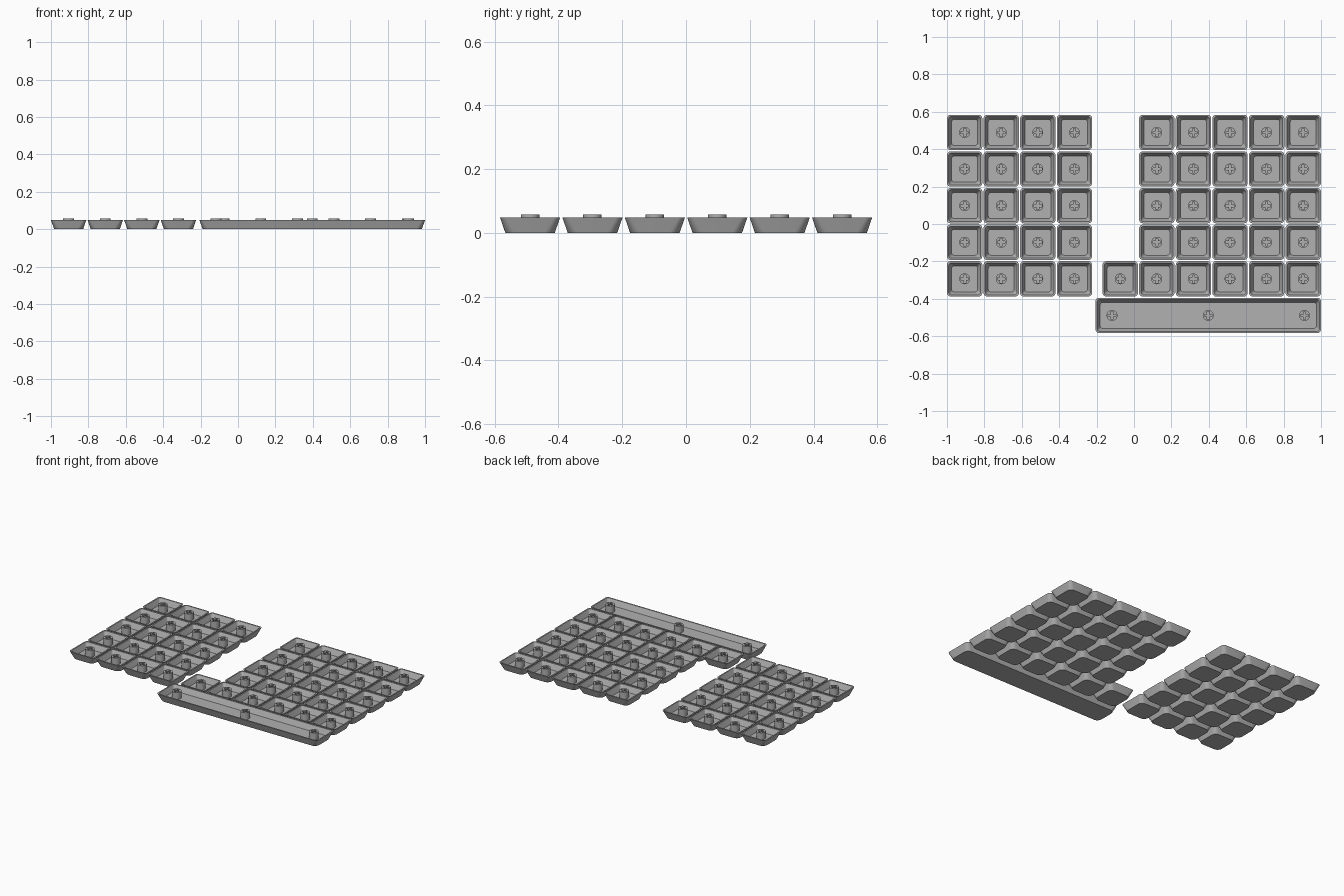
import bpy, bmesh, math

cube = bpy.data.objects.get("Cube")
if cube:
    bpy.data.objects.remove(cube, do_unlink=True)

PITCH = 0.1957      # distance between neighbouring keys
KEY = 0.189         # rim width of a key
BAR = 1.206         # rim width of the long key
FLOOR = 0.012       # thickness of the cap's closed face

grey = bpy.data.materials.new("grey_plastic")
grey.use_nodes = True
colour = (0.44, 0.44, 0.44, 1)
grey.diffuse_color = colour
grey.node_tree.nodes["Principled BSDF"].inputs["Base Color"].default_value = colour


def add_object(name, mesh, location):
    obj = bpy.data.objects.new(name, mesh)
    obj.location = location
    bpy.context.collection.objects.link(obj)
    return obj


def smooth(obj):
    bpy.ops.object.select_all(action="DESELECT")
    obj.select_set(True)
    bpy.context.view_layer.objects.active = obj
    bpy.ops.object.shade_smooth_by_angle(angle=math.radians(30))


def rounded_loop(bm, width, depth, radius, z, steps=6):
    """Ring of vertices around a rounded rectangle."""
    ring = []
    for corner, (sx, sy) in enumerate([(1, 1), (-1, 1), (-1, -1), (1, -1)]):
        for i in range(steps + 1):
            a = (corner + i / steps) * math.pi / 2
            ring.append(bm.verts.new((sx * (width / 2 - radius) + radius * math.cos(a),
                                      sy * (depth / 2 - radius) + radius * math.sin(a), z)))
    return ring


def cap_mesh(name, width):
    """Upturned hollow cap: outer wall, rim, inner wall and floor."""
    bm = bmesh.new()
    # inset from the rim, corner radius, height
    profile = [(0.034, 0.032, 0), (0.002, 0.02, 0.046), (0, 0.02, 0.049),
               (0.018, 0.014, 0.049), (0.05, 0.014, FLOOR)]
    rings = [rounded_loop(bm, width - inset, KEY - inset, r, z) for inset, r, z in profile]
    for low, high in zip(rings, rings[1:]):
        for i in range(len(low)):
            j = (i + 1) % len(low)
            bm.faces.new((low[i], low[j], high[j], high[i]))
    bm.faces.new(rings[0][::-1])
    bm.faces.new(rings[-1])
    bmesh.ops.recalc_face_normals(bm, faces=bm.faces)
    mesh = bpy.data.meshes.new(name)
    bm.to_mesh(mesh)
    bm.free()
    mesh.materials.append(grey)
    return mesh


def box(bm, size, z):
    made = bmesh.ops.create_cube(bm, size=1)["verts"]
    bmesh.ops.scale(bm, vec=size, verts=made)
    bmesh.ops.translate(bm, vec=(0, 0, z), verts=made)


def stem_mesh():
    """Round post with a cross-shaped socket."""
    bm = bmesh.new()
    bmesh.ops.create_cone(bm, cap_ends=True, segments=32, radius1=0.029, radius2=0.029, depth=0.05)
    bmesh.ops.translate(bm, vec=(0, 0, 0.033), verts=bm.verts)
    mesh = bpy.data.meshes.new("stem")
    bm.to_mesh(mesh)
    bm.free()
    mesh.materials.append(grey)
    post = add_object("stem_source", mesh, (0, 0, 0))
    cutters = []
    for size in [(0.042, 0.012, 0.06), (0.012, 0.042, 0.06)]:
        bm = bmesh.new()
        box(bm, size, 0.05)
        cut = bpy.data.meshes.new("socket_cutter")
        bm.to_mesh(cut)
        bm.free()
        cutter = add_object("socket_cutter", cut, (0, 0, 0))
        cutter.hide_render = True
        cutters.append(cutter)
        mod = post.modifiers.new("socket", "BOOLEAN")
        mod.operation = "DIFFERENCE"
        mod.solver = "EXACT"
        mod.object = cutter
    depsgraph = bpy.context.evaluated_depsgraph_get()
    result = bpy.data.meshes.new_from_object(post.evaluated_get(depsgraph))
    for obj in cutters + [post]:
        bpy.data.objects.remove(obj, do_unlink=True)
    result.name = "stem"
    return result


key_cap = cap_mesh("key_cap", KEY)
bar_cap = cap_mesh("long_key_cap", BAR)
stem = stem_mesh()

# Square keys: four columns on the right, five on the left, one extra by the long key
spots = []
for row in range(5):
    columns = [0, 1, 2, 3] + [5.25 + i for i in range(5)]
    if row == 4:
        columns.append(4.25)
    spots += [(-0.9055 + PITCH * c, 0.4895 - PITCH * row) for c in columns]
for x, y in spots:
    cap = add_object("key_cap", key_cap, (x, y, 0))
    post = add_object("key_stem", stem, (x, y, 0))

# Long key with three stems
bar_x, bar_y = 1 - BAR / 2, 0.4895 - PITCH * 5
bar = add_object("long_key", bar_cap, (bar_x, bar_y, 0))
for offset in (-0.5145, 0, 0.5145):
    add_object("long_key_stem", stem, (bar_x + offset, bar_y, 0))

# Shared meshes need shading only once
for obj in (cap, post, bar):
    smooth(obj)
